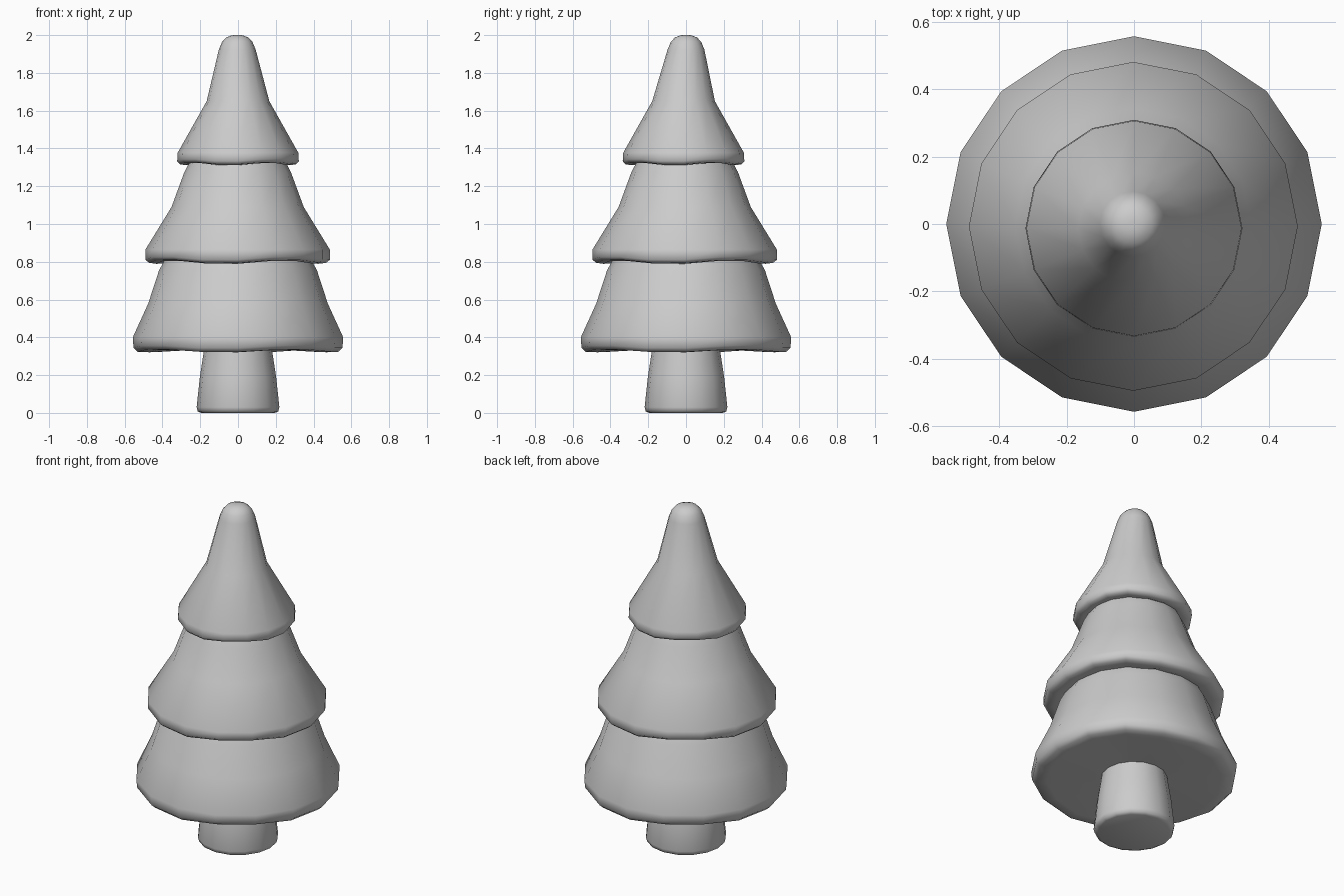
import bpy, bmesh
from math import cos, sin, tau, radians

if "Cube" in bpy.data.objects:
    bpy.data.objects.remove(bpy.data.objects["Cube"])

SIDES = 16


def lathe(name, profile, centre=(0, 0), wave=0.0, wave_rows=(), close_top=False, close_bottom=False):
    """Spin (radius, z) rows round z; rows in wave_rows ripple up and down."""
    bm = bmesh.new()
    rings = []
    for row, (r, z) in enumerate(profile):
        ring = []
        for i in range(SIDES):
            a = tau * i / SIDES
            lift = -wave * cos(4 * (a + radians(10))) if row in wave_rows else 0
            ring.append(bm.verts.new((centre[0] + r * cos(a), centre[1] + r * sin(a), z + lift)))
        rings.append(ring)
    for low, high in zip(rings, rings[1:]):
        for i in range(SIDES):
            j = (i + 1) % SIDES
            bm.faces.new((low[i], low[j], high[j], high[i]))
    if close_top:
        bm.faces.new(rings[-1])
    if close_bottom:
        bm.faces.new(rings[0][::-1])
    for f in bm.faces:
        f.smooth = True
    mesh = bpy.data.meshes.new(name)
    bm.to_mesh(mesh)
    bm.free()
    obj = bpy.data.objects.new(name, mesh)
    bpy.context.collection.objects.link(obj)
    return obj


# Trunk, flared toward a softly rounded foot
lathe("trunk", [(0.195, 0.0), (0.213, 0.008), (0.219, 0.03), (0.202, 0.19), (0.178, 0.345)],
      close_bottom=True)

# Foliage tiers: underside, rounded rippled rim, then the sloping skirt
lathe("lower_foliage",
      [(0.165, 0.34), (0.47, 0.327), (0.53, 0.329), (0.553, 0.35), (0.557, 0.40),
       (0.475, 0.58), (0.418, 0.755), (0.385, 0.815)],
      wave=0.008, wave_rows=(1, 2, 3))

lathe("middle_foliage",
      [(0.37, 0.812), (0.43, 0.797), (0.468, 0.802), (0.488, 0.818), (0.488, 0.865),
       (0.35, 1.09), (0.282, 1.275), (0.25, 1.335)],
      centre=(-0.002, -0.007), wave=0.01, wave_rows=(1, 2, 3))

lathe("top_foliage",
      [(0.24, 1.328), (0.28, 1.317), (0.308, 1.322), (0.322, 1.338), (0.319, 1.378),
       (0.166, 1.65)],
      centre=(0, -0.013), wave=0.007, wave_rows=(1, 2, 3))

# Rounded tip continuing the top tier
tip = lathe("tip",
            [(0.166, 1.65), (0.097, 1.925), (0.08, 1.965), (0.058, 1.988), (0.028, 1.999), (0.008, 2.0)],
            centre=(0, -0.013), close_top=True)

# Join the tip to the top tier so shading flows across the seam
top = bpy.data.objects["top_foliage"]
bm = bmesh.new()
bm.from_mesh(top.data)
bm.from_mesh(tip.data)
bmesh.ops.remove_doubles(bm, verts=bm.verts, dist=0.0005)
for v in bm.verts:
    if v.co.z > 1.7:
        v.co.x -= 0.004
        v.co.y += 0.013
bm.to_mesh(top.data)
bm.free()
bpy.data.objects.remove(tip)
